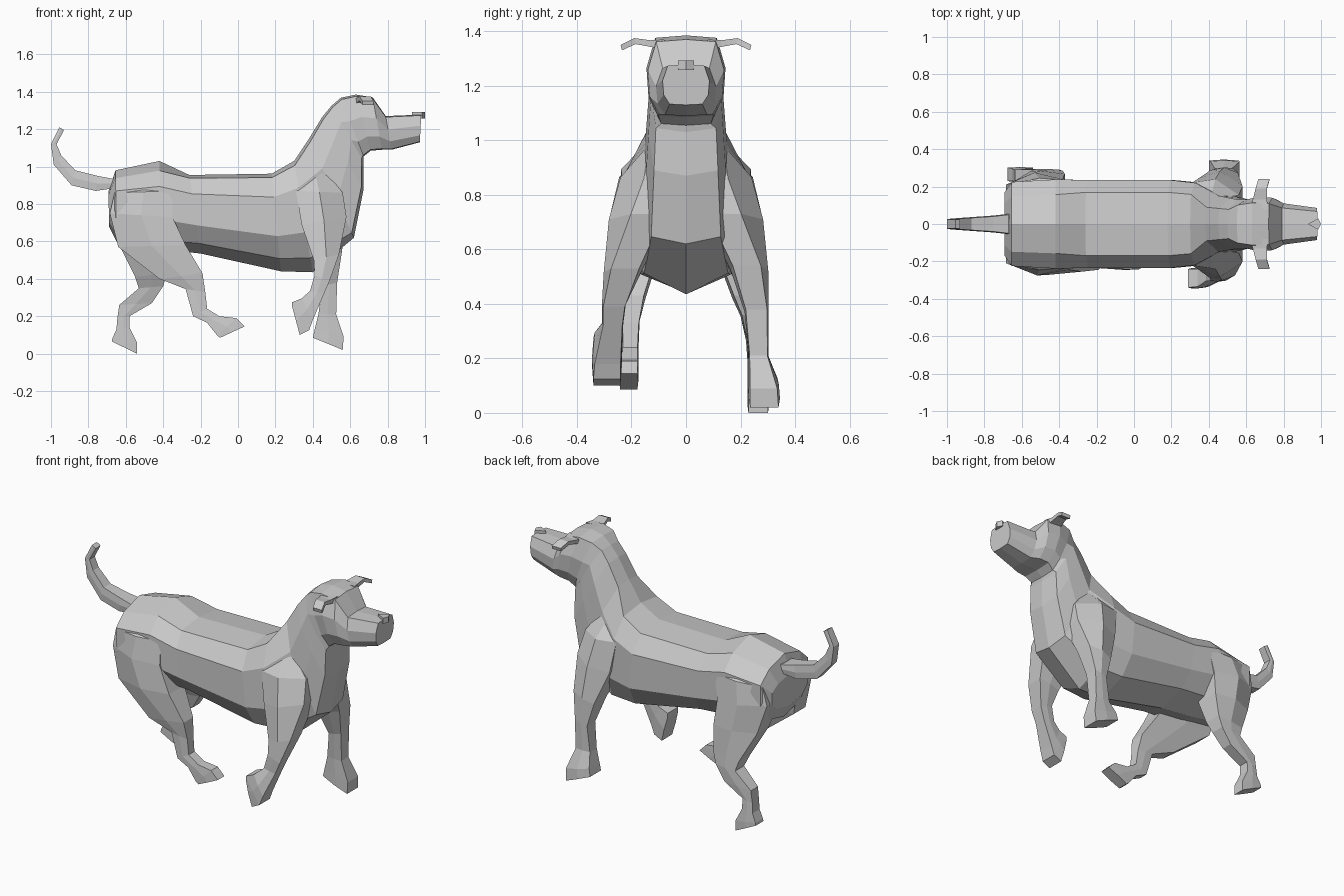
import bpy, bmesh


def loft(name, rings):
    """Skin a list of equal-length point rings and cap both ends."""
    bm = bmesh.new()
    vs = [[bm.verts.new(p) for p in r] for r in rings]
    n = len(rings[0])
    for a, b in zip(vs, vs[1:]):
        for i in range(n):
            j = (i + 1) % n
            bm.faces.new((a[i], a[j], b[j], b[i]))
    bm.faces.new(vs[0])
    bm.faces.new(vs[-1][::-1])
    bmesh.ops.recalc_face_normals(bm, faces=bm.faces[:])
    me = bpy.data.meshes.new(name)
    bm.to_mesh(me)
    bm.free()
    ob = bpy.data.objects.new(name, me)
    bpy.context.collection.objects.link(ob)
    return ob


def body_ring(tx, tz, bx, bz, w, profile):
    """Symmetric ring between a top and a bottom point, half-width w."""
    half = [(tx + (bx - tx) * t, w * k, tz + (bz - tz) * t) for t, k in profile]
    return half + [(x, -y, z) for x, y, z in half[-2:0:-1]]


def limb_ring(side, fx, fz, bx, bz, yi, yo, cf=.95, cb=.95):
    """Six-sided ring; cf and cb pull in the front and back outer corners."""
    pts = []
    for t, k in [(0, .05), (0, cf), (.5, 1), (1, cb), (1, .05), (.5, 0)]:
        pts.append((fx + (bx - fx) * t, side * (yi + (yo - yi) * k), fz + (bz - fz) * t))
    return pts


def limb(name, sections, side):
    return loft(name, [limb_ring(side, *s) for s in sections])


# Torso, neck and head: top x, top z, bottom x, bottom z, half-width
rump = [(0, 0), (.11, .66), (.29, 1), (.66, 1), (.9, .7), (1, 0)]
trunk = [(0, 0), (.04, .72), (.24, 1), (.64, 1), (.87, .7), (1, 0)]
neck = [(0, 0), (.03, .6), (.3, 1), (.62, 1), (.95, .85), (1, 0)]
skull = [(0, 0), (.03, .78), (.4, 1), (.75, .95), (.98, .7), (1, 0)]
rings = [body_ring(*s, rump) for s in [
    (-.692, .87, -.69, .68, .17),
    (-.655, .98, -.65, .60, .225),
    (-.42, 1.03, -.42, .56, .238)]]
rings += [body_ring(*s, trunk) for s in [
    (-.26, .955, -.2, .535, .235),
    (.18, .962, .23, .44, .235),
    (.30, 1.03, .40, .435, .22)]]
rings += [body_ring(*s, neck) for s in [
    (.38, 1.15, .62, .62, .15),
    (.45, 1.265, .67, .87, .138),
    (.50, 1.325, .67, 1.03, .13)]]
rings += [body_ring(*s, skull) for s in [
    (.55, 1.368, .672, 1.055, .13),
    (.63, 1.385, .71, 1.085, .145),
    (.72, 1.37, .77, 1.09, .14),
    (.79, 1.27, .82, 1.09, .11),
    (.98, 1.278, .972, 1.13, .086)]]
loft("body_and_head", rings)

# Front legs: front x, front z, back x, back z, inner y, outer y, corner factors
shoulder = [(.46, .985, .36, .97, .05, .14),
            (.56, .86, .31, .87, .05, .24, .55, .9),
            (.58, .73, .34, .69, .07, .283, .62, .8)]
limb("front_leg_raised", shoulder + [
    (.54, .53, .405, .50, .165, .302, .8, .9),
    (.49, .39, .41, .42, .22, .308),
    (.46, .32, .385, .335, .23, .308),
    (.40, .18, .34, .295, .235, .34),
    (.38, .125, .29, .275, .235, .345),
    (.33, .10, .29, .25, .235, .345)], -1)
limb("front_leg_planted", shoulder + [
    (.555, .54, .41, .50, .165, .302, .8, .9),
    (.53, .38, .45, .36, .215, .302),
    (.525, .21, .43, .21, .23, .302),
    (.565, .09, .41, .13, .23, .34),
    (.56, .02, .40, .085, .23, .345)], 1)

# Hind legs
hip = [(-.40, .94, -.63, .92, .06, .17),
       (-.35, .87, -.66, .86, .06, .245, .93, .85)]
limb("hind_leg_forward", hip + [
    (-.35, .73, -.685, .75, .07, .275, .85, .68),
    (-.28, .58, -.64, .57, .10, .272, .9, .7),
    (-.19, .43, -.42, .40, .15, .25),
    (-.175, .33, -.28, .345, .17, .235),
    (-.165, .24, -.24, .20, .175, .235),
    (-.10, .20, -.165, .165, .175, .24),
    (-.01, .19, -.11, .095, .175, .245),
    (.035, .145, -.095, .085, .175, .245)], -1)
limb("hind_leg_planted", hip + [
    (-.38, .73, -.685, .75, .07, .275, .85, .68),
    (-.37, .58, -.635, .58, .11, .285, .9, .7),
    (-.38, .43, -.55, .41, .17, .29),
    (-.40, .36, -.53, .35, .20, .295),
    (-.46, .27, -.635, .26, .22, .295),
    (-.58, .20, -.645, .19, .225, .295),
    (-.58, .14, -.65, .13, .225, .30),
    (-.54, .06, -.672, .08, .225, .305),
    (-.54, 0, -.675, .065, .225, .305)], 1)

# Tail: upper x, z, lower x, z, sideways extent
limb("tail", [
    (-.62, .96, -.62, .88, -.07, .07),
    (-.67, .935, -.66, .885, -.055, .055),
    (-.75, .95, -.76, .87, -.045, .045),
    (-.87, .98, -.89, .90, -.036, .036),
    (-.945, 1.06, -.985, 1.01, -.03, .03),
    (-.97, 1.12, -1.0, 1.12, -.028, .028),
    (-.93, 1.195, -.955, 1.21, -.025, .025)], 1)

# Ears: thin folded flaps, sections running outwards: y, top z, front x, back x, thickness
for side, label in [(1, "left"), (-1, "right")]:
    loft("ear_" + label, [
        [(f, side * y, z), (b, side * y, z), (b, side * (y - .005), z - h), (f, side * (y - .005), z - h)]
        for y, z, f, b, h in [(.08, 1.37, .72, .62, .04),
                              (.13, 1.367, .71, .635, .025),
                              (.19, 1.375, .71, .65, .022),
                              (.24, 1.35, .725, .665, .02)]])

# Nose: small wedge on the muzzle tip
loft("nose", [[(.93, 0, z), (.985, -.03, z), (1.0, 0, z), (.985, .03, z)]
              for z in (1.258, 1.292)])
